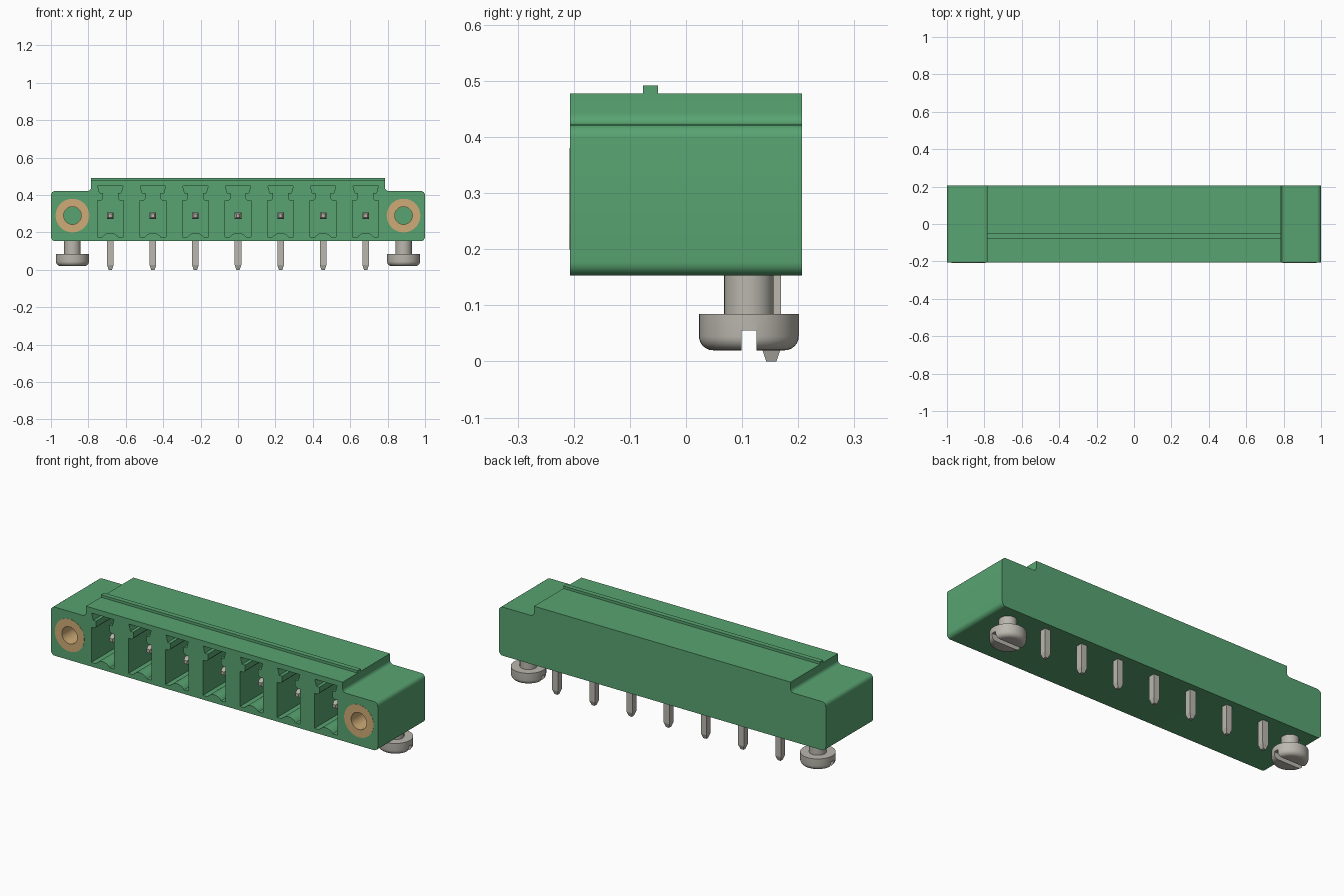
import bpy, bmesh, math
from mathutils import Matrix

cube = bpy.data.objects.get("Cube")
if cube:
    bpy.data.objects.remove(cube, do_unlink=True)

PITCH, PINS = 0.2275, 7
SCREW_X, HOLE_Z = 0.885, 0.29
FRONT, BACK = -0.207, 0.207


def material(name, color, metallic=0.0):
    m = bpy.data.materials.new(name)
    m.use_nodes = True
    m.diffuse_color = (*color, 1)
    m.node_tree.nodes["Principled BSDF"].inputs["Base Color"].default_value = (*color, 1)
    return m


GREEN = material("green plastic", (0.098, 0.37, 0.165))
BRASS = material("brass", (0.62, 0.41, 0.18))
STEEL = material("tinned metal", (0.49, 0.475, 0.42))


def finish(bm, name, mat, smooth=True):
    bmesh.ops.recalc_face_normals(bm, faces=bm.faces)
    me = bpy.data.meshes.new(name)
    bm.to_mesh(me)
    bm.free()
    ob = bpy.data.objects.new(name, me)
    bpy.context.collection.objects.link(ob)
    if mat:
        me.materials.append(mat)
    if smooth:
        shade(ob)
    return ob


def select(ob):
    bpy.ops.object.select_all(action='DESELECT')
    ob.select_set(True)
    bpy.context.view_layer.objects.active = ob


def shade(ob):
    select(ob)
    bpy.ops.object.shade_smooth_by_angle(angle=math.radians(35))


def cut(ob, cutter):
    """Subtract the cutter, then drop it."""
    cutter.hide_render = True
    mod = ob.modifiers.new("cut", 'BOOLEAN')
    mod.operation, mod.solver, mod.object = 'DIFFERENCE', 'EXACT', cutter
    select(ob)
    bpy.ops.object.modifier_apply(modifier=mod.name)
    bpy.data.objects.remove(cutter, do_unlink=True)
    shade(ob)


def arc(cx, cz, r, a0, a1, n=6):
    return [(cx + r * math.cos(math.radians(a0 + (a1 - a0) * i / n)),
             cz + r * math.sin(math.radians(a0 + (a1 - a0) * i / n))) for i in range(n + 1)]


def mirrored(half):
    return half + [(-x, z) for x, z in reversed(half)]


def extrude(bm, outline, y0, y1, dx=0.0):
    """Prism with an x-z outline running along y."""
    a = [bm.verts.new((x + dx, y0, z)) for x, z in outline]
    b = [bm.verts.new((x + dx, y1, z)) for x, z in outline]
    bm.faces.new(a)
    bm.faces.new(b[::-1])
    n = len(a)
    for i in range(n):
        j = (i + 1) % n
        bm.faces.new((a[i], b[i], b[j], a[j]))


def lathe(bm, profile, matrix, closed=False, n=40):
    """Turn (radius, height) points about local z; open profiles are capped."""
    rings = [[bm.verts.new(matrix @ Matrix.Rotation(math.tau * k / n, 4, 'Z') @
                           Matrix.Translation((r, 0, h)).translation)
              for k in range(n)] for r, h in profile]
    for i in range(len(rings) if closed else len(rings) - 1):
        a, b = rings[i], rings[(i + 1) % len(rings)]
        for k in range(n):
            m = (k + 1) % n
            bm.faces.new((a[k], a[m], b[m], b[k]))
    if not closed:
        bm.faces.new(rings[0])
        bm.faces.new(rings[-1][::-1])


def square_bar(bm, sections, matrix):
    """Square bar along local z from (half width, height) sections."""
    rings = [[bm.verts.new(matrix @ Matrix.Translation((sx * w, sy * w, h)).translation)
              for sx, sy in ((-1, -1), (1, -1), (1, 1), (-1, 1))] for w, h in sections]
    for a, b in zip(rings, rings[1:]):
        for k in range(4):
            bm.faces.new((a[k], a[(k + 1) % 4], b[(k + 1) % 4], b[k]))
    bm.faces.new(rings[0])
    bm.faces.new(rings[-1][::-1])


def box(bm, size, centre):
    bmesh.ops.create_cube(bm, size=1, matrix=Matrix.Translation(centre) @ Matrix.Diagonal((*size, 1)))


# local z pointing to +y, for parts that lie along the depth
ALONG_Y = Matrix.Rotation(-math.pi / 2, 4, 'X')
pin_xs = [(i - (PINS - 1) / 2) * PITCH for i in range(PINS)]

# Housing with two lower, rounded flanges
r = 0.024
half = (arc(1 - r, 0.153 + r, r, -90, 0) + arc(1 - r, 0.422 - r, r, 0, 90)
        + arc(0.785 + 0.02, 0.442, 0.02, 270, 180) + [(0.785, 0.478)])
bm = bmesh.new()
extrude(bm, mirrored(half), FRONT, BACK)
housing = finish(bm, "housing", GREEN)

# Plug cavities with a keyed top slot and an arched floor, plus the sleeve bores
hump = [(x, z) for x, z in arc(0, 0.146, 0.052, 90, 35, 5)]
cavity = hump + [(0.045, 0.176), (0.07, 0.176), (0.07, 0.37), (0.05, 0.37), (0.04, 0.38),
                 (0.04, 0.412), (0.058, 0.412), (0.068, 0.449)]
outline = cavity + [(-x, z) for x, z in reversed(cavity[1:])]
bm = bmesh.new()
for x in pin_xs:
    extrude(bm, outline, FRONT - 0.05, 0.10, x)
for s in (-1, 1):
    lathe(bm, [(0.09, FRONT - 0.05), (0.09, 0.06)],
          Matrix.Translation((s * SCREW_X, 0, HOLE_Z)) @ ALONG_Y)
cut(housing, finish(bm, "cavity_cutter", None, False))

# Locating ridge along the top
bm = bmesh.new()
box(bm, (1.57, 0.027, 0.024), (0, -0.063, 0.480))
finish(bm, "top_ridge", GREEN, False)

# Contact pins: horizontal contact joined to a solder leg
for i, x in enumerate(pin_xs):
    bm = bmesh.new()
    square_bar(bm, [(0.009, -0.135), (0.0175, -0.112), (0.0175, 0.15)],
               Matrix.Translation((x, 0, HOLE_Z)) @ ALONG_Y)
    square_bar(bm, [(0.009, 0), (0.0175, 0.025), (0.0175, HOLE_Z + 0.0175)],
               Matrix.Translation((x, 0.152, 0)))
    finish(bm, f"contact_pin_{i + 1}", STEEL, False)

for s, side in ((-1, "right"), (1, "left")):
    # Threaded sleeve set flush into the flange
    bm = bmesh.new()
    lathe(bm, [(0.047, FRONT - 0.001), (0.09, FRONT - 0.001), (0.09, 0.06), (0.047, 0.06)],
          Matrix.Translation((s * SCREW_X, 0, HOLE_Z)) @ ALONG_Y, closed=True)
    finish(bm, f"{side}_sleeve", BRASS)

    # Slotted mounting screw under the flange
    bm = bmesh.new()
    lathe(bm, arc(0.064, 0.045, 0.025, -90, 0) + [(0.089, 0.085), (0.044, 0.085), (0.044, 0.18)],
          Matrix.Translation((s * SCREW_X, 0.112, 0)))
    screw = finish(bm, f"{side}_screw", STEEL)
    bm = bmesh.new()
    box(bm, (0.3, 0.027, 0.055), (s * SCREW_X, 0.112, 0.0275))
    cut(screw, finish(bm, "slot_cutter", None, False))
